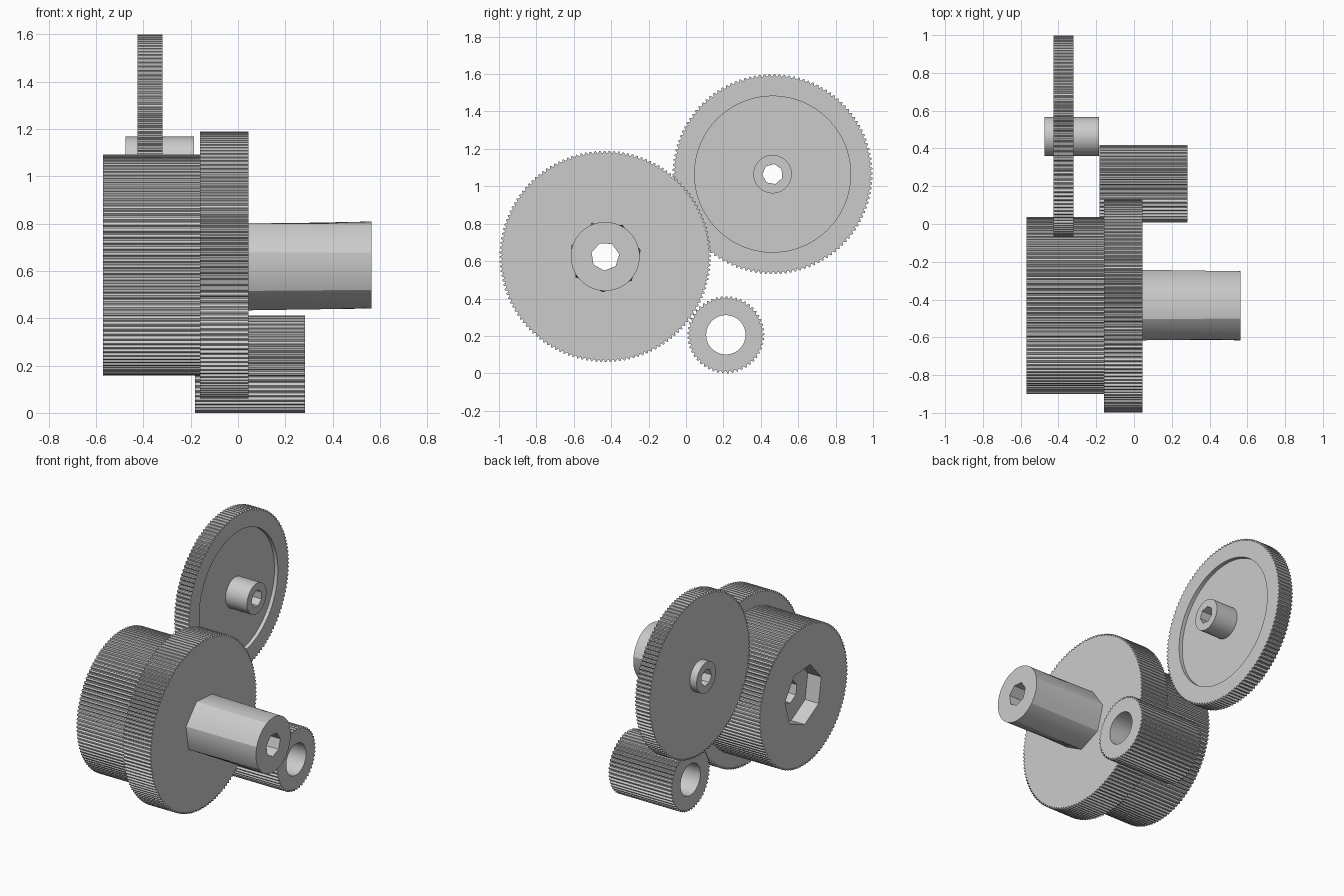
import bpy, bmesh
from math import pi, cos, sin, tau, radians

if "Cube" in bpy.data.objects:
    bpy.data.objects.remove(bpy.data.objects["Cube"])


# Radius functions: each maps an angle to a radius
def circle(r):
    return lambda a: r


def polygon(r, sides, turn=0.0):
    step = tau / sides

    def radius(a):
        return r * cos(pi / sides) / cos((a - turn) % step - step / 2)
    return radius


def teeth(r, count, depth=0.012):
    def radius(a):
        phase = (a * count / tau + 1e-6) % 1.0
        return r if phase < 0.45 else r - depth
    return radius


def turned_part(name, cy, cz, n, rings):
    """Closed ring-shaped solid along x; rings are (x, radius function)."""
    bm = bmesh.new()
    loops = []
    for x, fn in rings:
        loop = []
        for i in range(n):
            a = tau * i / n
            r = fn(a)
            loop.append(bm.verts.new((x, cy + r * cos(a), cz + r * sin(a))))
        loops.append(loop)
    for k, lo in enumerate(loops):
        hi = loops[(k + 1) % len(loops)]
        for i in range(n):
            j = (i + 1) % n
            bm.faces.new((lo[i], lo[j], hi[j], hi[i]))
    bmesh.ops.recalc_face_normals(bm, faces=bm.faces)
    mesh = bpy.data.meshes.new(name)
    bm.to_mesh(mesh)
    bm.free()
    obj = bpy.data.objects.new(name, mesh)
    bpy.context.collection.objects.link(obj)
    bpy.ops.object.select_all(action='DESELECT')
    obj.select_set(True)
    bpy.context.view_layer.objects.active = obj
    bpy.ops.object.shade_smooth_by_angle(angle=radians(20))
    return obj


# Double gear: two toothed steps, shaft blending from faceted to round, faceted socket
small, large = teeth(0.468, 112), teeth(0.565, 140)
key_turn = radians(112)
bore = polygon(0.076, 7, key_turn)
socket = polygon(0.197, 7, key_turn)
turned_part("double_gear", -0.432, 0.625, 560, [
    (-0.57, small), (-0.16, small), (-0.16, large), (0.045, large),
    (0.045, polygon(0.192, 7, key_turn)), (0.565, circle(0.184)),
    (0.565, bore), (-0.47, bore), (-0.47, socket), (-0.57, socket)])

# Thin gear: dished on its right face, with a hub through the middle
rim = teeth(0.535, 126)
hub = circle(0.1025)
pin_hole = polygon(0.055, 7, radians(80))
turned_part("thin_gear", 0.463, 1.065, 504, [
    (-0.425, rim), (-0.32, rim), (-0.32, circle(0.417)), (-0.345, circle(0.417)),
    (-0.345, hub), (-0.185, hub), (-0.185, pin_hole),
    (-0.475, pin_hole), (-0.475, hub), (-0.425, hub)])

# Pinion with a plain round bore
pinion = teeth(0.206, 49)
turned_part("pinion", 0.213, 0.206, 196, [
    (-0.182, pinion), (0.283, pinion),
    (0.283, circle(0.105)), (-0.182, circle(0.105))])
